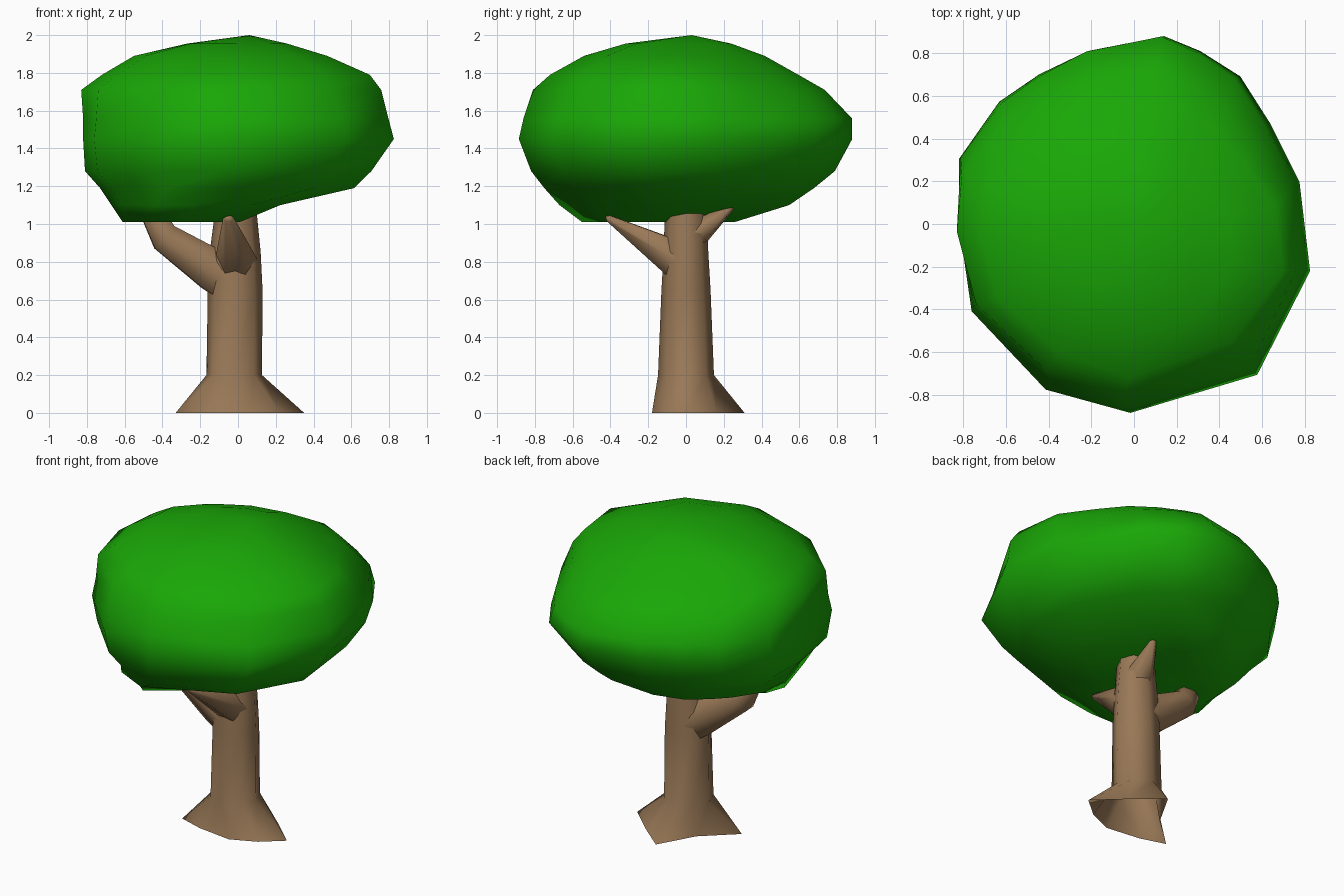
import bpy
import math
from mathutils import Vector

cube = bpy.data.objects.get("Cube")
if cube:
    bpy.data.objects.remove(cube, do_unlink=True)


def make_material(name, colour):
    mat = bpy.data.materials.new(name)
    mat.use_nodes = True
    mat.diffuse_color = (*colour, 1)
    mat.node_tree.nodes["Principled BSDF"].inputs["Base Color"].default_value = (*colour, 1)
    mat.node_tree.nodes["Principled BSDF"].inputs["Roughness"].default_value = 0.9
    return mat


leaf_green = make_material("leaf green", (0.01, 0.385, 0.002))
bark_brown = make_material("bark brown", (0.32, 0.19, 0.095))


def loft(name, rings, material, start=None, end=None, sharp_angle=180):
    """Skin a list of equal-length rings; an end with a tip point is closed."""
    count = len(rings[0])
    verts = [point for ring in rings for point in ring]
    faces = []
    for level in range(len(rings) - 1):
        low, high = level * count, (level + 1) * count
        for i in range(count):
            j = (i + 1) % count
            faces.append((low + i, low + j, high + j, high + i))
    first = list(range(count))
    last = [(len(rings) - 1) * count + i for i in first]
    for tip, loop in ((start, first[::-1]), (end, last)):
        if tip is not None:
            verts.append(tip)
            for i in range(count):
                faces.append((loop[i], loop[(i + 1) % count], len(verts) - 1))
    mesh = bpy.data.meshes.new(name)
    mesh.from_pydata([tuple(v) for v in verts], [], faces)
    mesh.materials.append(material)
    obj = bpy.data.objects.new(name, mesh)
    bpy.context.collection.objects.link(obj)
    bpy.ops.object.select_all(action="DESELECT")
    obj.select_set(True)
    bpy.context.view_layer.objects.active = obj
    bpy.ops.object.shade_smooth_by_angle(angle=math.radians(sharp_angle))


# Canopy: one irregular outline, fitted to the extents of each level
outline = [(0.83, -0.22), (0.78, 0.2), (0.64, 0.48), (0.5, 0.7), (0.31, 0.82),
           (0.14, 0.89), (-0.22, 0.82), (-0.45, 0.71), (-0.64, 0.58), (-0.83, 0.31),
           (-0.83, 0), (-0.77, -0.41), (-0.42, -0.78), (-0.02, -0.89), (0.58, -0.71)]

# Each level: height, x and y extents, and how far the diagonals are drawn in
levels = [(1.01, -0.61, 0.03, -0.55, 0.27, 0.28),
          (1.1, -0.67, 0.23, -0.67, 0.55, 0.06),
          (1.19, -0.73, 0.62, -0.75, 0.68, 0.03),
          (1.28, -0.81, 0.71, -0.82, 0.79, 0.02),
          (1.45, -0.82, 0.825, -0.885, 0.88, 0),
          (1.56, -0.82, 0.8, -0.86, 0.88, 0.02),
          (1.71, -0.83, 0.77, -0.81, 0.74, 0.06),
          (1.79, -0.72, 0.71, -0.72, 0.6, 0.07),
          (1.89, -0.55, 0.48, -0.54, 0.42, 0.06),
          (1.955, -0.27, 0.26, -0.32, 0.24, 0)]


def canopy_ring(z, x0, x1, y0, y1, pinch):
    ring = []
    for x, y in outline:
        u, v = x / 0.83, y / 0.89
        scale = (1 - pinch * min(1, 4 * u * u * v * v)) / 2
        ring.append(((x0 + x1) / 2 + u * scale * (x1 - x0),
                     (y0 + y1) / 2 + v * scale * (y1 - y0), z))
    return ring


loft("canopy", [canopy_ring(*level) for level in levels], leaf_green,
     (-0.25, -0.12, 1.06), (0.06, 0.03, 2.0))

# Trunk: hollow three-pointed foot, then a near-round stem
foot = [(0.35, 0), (0.18, 0.16), (0, 0.31), (-0.13, 0.08),
        (-0.33, -0.1), (-0.17, -0.15), (0.06, -0.18), (0.22, -0.11)]
stem = [(0.2, -0.02, 0.147, 0.148), (0.65, -0.015, 0.145, 0.13),
        (0.85, -0.015, 0.135, 0.118), (1.15, -0.01, 0.1, 0.11)]
trunk_rings = [[(x, y, 0) for x, y in foot]]
for z, centre, rx, ry in stem:
    trunk_rings.append([(centre + rx * math.cos(a), ry * math.sin(a), z)
                        for a in (math.tau * i / 8 for i in range(8))])
loft("trunk", trunk_rings, bark_brown)


def branch(name, path, sides=6):
    """Tapered limb through (position, half width, half depth) stations."""
    points = [Vector(p) for p, _, _ in path]
    axis = (points[-1] - points[0]).normalized()
    across = axis.cross(Vector((0, 0, 1))).normalized()
    over = across.cross(axis)
    rings = []
    for (_, width, depth), point in zip(path, points):
        rings.append([point + across * width * math.cos(a) + over * depth * math.sin(a)
                      for a in (math.tau * i / sides for i in range(sides))])
    loft(name, rings, bark_brown, end=points[-1] + axis * 0.02)


branch("right_branch", [((0.0, 0, 0.67), 0.11, 0.13),
                        ((-0.12, 0, 0.75), 0.11, 0.13),
                        ((-0.39, -0.02, 0.93), 0.08, 0.09),
                        ((-0.47, -0.03, 1.08), 0.05, 0.07)])
branch("front_branch", [((-0.01, 0.0, 0.78), 0.11, 0.11),
                        ((-0.01, -0.06, 0.82), 0.11, 0.11),
                        ((-0.05, -0.41, 1.03), 0.03, 0.02)])
branch("back_branch", [((0, 0.03, 0.92), 0.1, 0.08),
                       ((0.01, 0.08, 0.97), 0.08, 0.07),
                       ((0.05, 0.24, 1.09), 0.02, 0.02)])
